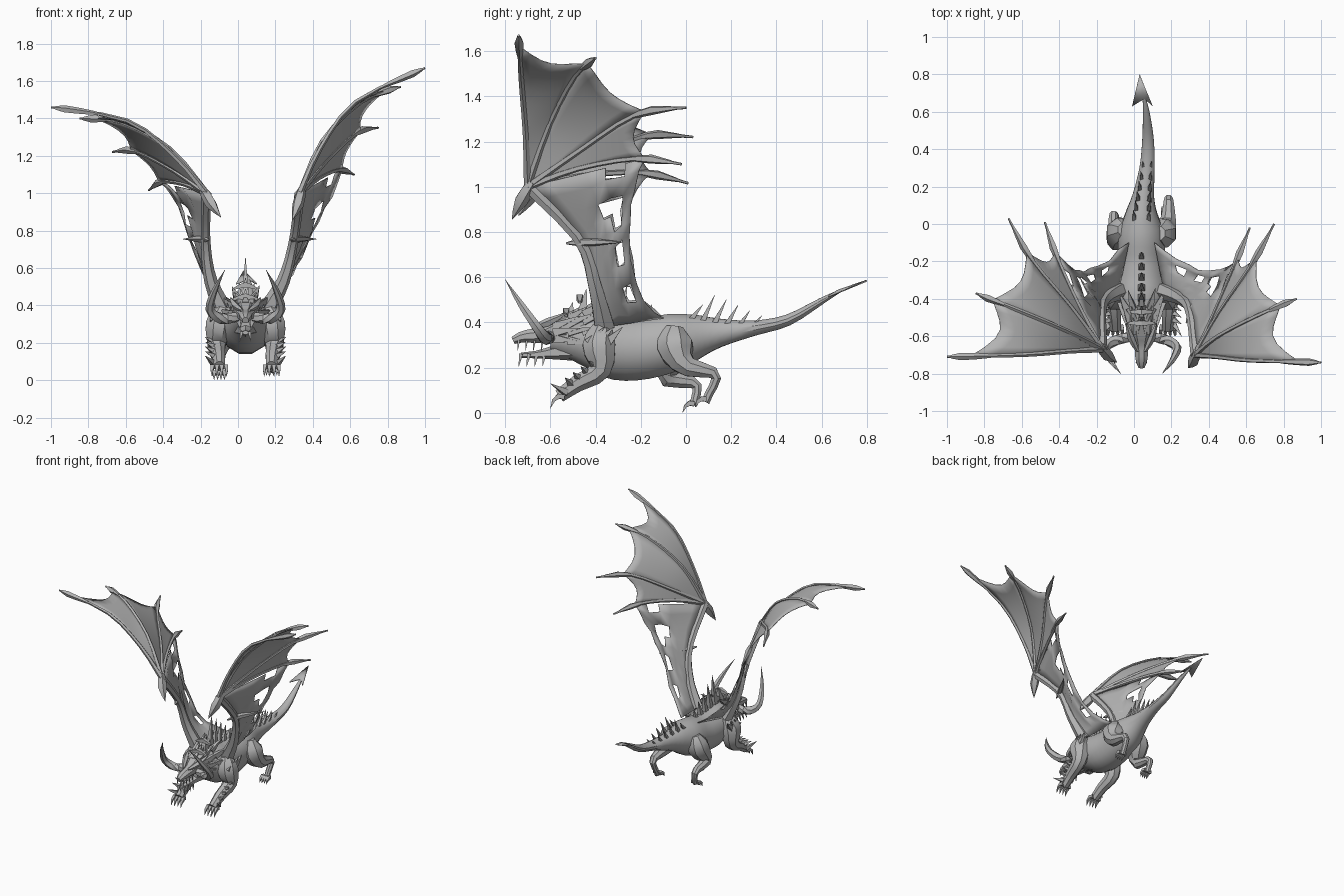
import bpy, bmesh, math, random
from mathutils import Vector

random.seed(4)
if "Cube" in bpy.data.objects:
    bpy.data.objects.remove(bpy.data.objects["Cube"])

CX = 0.04  # body centre line
GREY = (0.45, 0.45, 0.45, 1)
hide = bpy.data.materials.new("grey_hide")
hide.use_nodes = True
hide.diffuse_color = GREY
hide.node_tree.nodes["Principled BSDF"].inputs["Base Color"].default_value = GREY
parts = []


def build(name, verts, faces, thick=0):
    mesh = bpy.data.meshes.new(name)
    mesh.from_pydata([tuple(v) for v in verts], [], faces)
    bm = bmesh.new()
    bm.from_mesh(mesh)
    bmesh.ops.remove_doubles(bm, verts=bm.verts, dist=0.0005)
    bmesh.ops.recalc_face_normals(bm, faces=bm.faces)
    bm.to_mesh(mesh)
    bm.free()
    mesh.materials.append(hide)
    obj = bpy.data.objects.new(name, mesh)
    bpy.context.collection.objects.link(obj)
    if thick:
        mod = obj.modifiers.new("thickness", "SOLIDIFY")
        mod.thickness, mod.offset = thick, 0
    parts.append(obj)
    return obj


def spline(keys, n):
    """Smooth path through keys of any dimension."""
    k, out = [Vector(p) for p in keys], []
    last = len(k) - 1
    for i in range(n + 1):
        t = i / n * last
        j = min(int(t), last - 1)
        f = t - j
        a, b, c, d = k[max(j - 1, 0)], k[j], k[j + 1], k[min(j + 2, last)]
        out.append(b + (c - a) * (f / 2) + (a * 2 - b * 5 + c * 4 - d) * (f * f / 2)
                   + (b * 3 - a - c * 3 + d) * (f ** 3 / 2))
    return out


def tube(name, keys, n=8, sides=6, up=None):
    """Loft through keys (x, y, z, width radius, height radius)."""
    rows = spline(keys, n)
    pos = [Vector(r[:3]) for r in rows]
    if up is None:
        d = [abs(c) for c in pos[-1] - pos[0]]
        up = Vector([float(i == d.index(min(d))) for i in range(3)])
    verts, faces = [], []
    for i, row in enumerate(rows):
        t = pos[min(i + 1, n)] - pos[max(i - 1, 0)]
        side = t.cross(up).normalized()
        lift = side.cross(t).normalized()
        for s in range(sides):
            a = math.tau * (s + 0.5) / sides
            verts.append(pos[i] + side * math.cos(a) * max(row[3], 0.001)
                         + lift * math.sin(a) * max(row[4], 0.001))
    for i in range(n):
        for s in range(sides):
            r = (s + 1) % sides
            faces.append((i * sides + s, i * sides + r, (i + 1) * sides + r, (i + 1) * sides + s))
    faces += [tuple(range(sides)), tuple(range(n * sides, (n + 1) * sides))]
    return build(name, verts, faces)


def limb(name, points, radii, n=8, sides=6):
    return tube(name, [(*p, r, r) for p, r in zip(points, radii)], n, sides)


def spike(name, base, tip, r):
    return limb(name, (base, tip), (r, 0), 1, 4)


Z = Vector((0, 0, 1))

# Torso and tail
tube("body", [(CX, -.6, .33, .05, .06), (CX, -.5, .33, .09, .1), (CX, -.4, .315, .14, .13),
              (CX, -.3, .285, .14, .145), (CX, -.18, .285, .13, .14), (CX, -.05, .315, .125, .13),
              (CX, .05, .34, .09, .1), (.05, .15, .355, .06, .065), (.07, .3, .375, .042, .035),
              (.075, .45, .41, .032, .026), (.065, .6, .495, .018, .015),
              (.05, .7, .55, .005, .004)], 33, 12, Z)
build("tail_blade", [(.03, .8, .585), (-.01, .63, .515), (.055, .67, .54), (.1, .63, .515)],
      [(0, 1, 2), (0, 2, 3)], .008)

# Head and jaw
tube("head", [(CX, -.765, .32, .018, .018), (CX, -.72, .337, .035, .028), (CX, -.64, .345, .042, .04),
              (CX, -.56, .37, .075, .06), (CX, -.45, .37, .095, .085)], 10, 8, Z)
tube("lower_jaw", [(CX, -.73, .255, .018, .012), (CX, -.64, .26, .032, .02),
                   (CX, -.5, .28, .07, .05)], 5, 6, Z)
for y, z, w in ((-.47, .49, .06), (-.53, .43, .07)):
    limb("crown_plate", ((CX - w, y, z), (CX, y, z + .02), (CX + w, y, z)), (.008, .02, .008), 4, 4)
    spike("crown_support", (CX, y, .38), (CX, y + .03, z + .06), .05)
for s in (-1, 1):
    tube("horn", [(CX + s * .04, -.6, .34, .026, .026), (CX + s * .13, -.62, .33, .03, .03),
                  (CX + s * .19, -.66, .38, .024, .024), (CX + s * .165, -.73, .48, .016, .016),
                  (CX + s * .11, -.8, .59, 0, 0)], 12, 6)
    limb("brow", [(CX + s * .02, -.68, .375), (CX + s * .055, -.61, .4), (CX + s * .08, -.53, .44)],
         (.008, .02, .004), 4, 5)
    for i in range(4):
        y = -.74 + i * .035
        spike("fang", (CX + s * .022, y, .32), (CX + s * .028, y - .005, .275), .008)
        spike("chin_spike", (CX + s * .02, y + .01, .26), (CX + s * .03, y, .205), .012)

# Mane of swept-back spikes around the neck
for row in range(3):
    for i in range(9):
        a = math.radians(-112 + i * 28)
        k = random.uniform(.8, 1.3)
        x, z = math.sin(a), math.cos(a)
        y = -.58 + row * .065
        r = .055 + row * .022
        spike("mane_spike", (CX + x * r, y, .35 + z * r),
              (CX + x * (r + .05 * k), y + .09 * k, .36 + z * (r + .055 * k)), .026)

# Back spikes: tall over the shoulders, paired along the rump
for i in range(5):
    y = -.4 + i * .055
    spike("shoulder_spine", (CX, y, .4), (CX, y + .03, .66 - i * .045), .032 - i * .002)
for i in range(6):
    y = .02 + i * .052
    h = (.05, .1, .09, .075, .06, .045)[i]
    for s in (-1, 1):
        base = .43 - i * .009
        x = CX + i * .006 + s * (.036 - i * .004)
        spike("rump_spine", (x, y, base - .02), (x + s * .008, y + .055, base + h), .018)


def claws(name, foot, reach, drop, spread):
    for o in (-1.5, -.5, .5, 1.5):
        base = Vector(foot) + Vector((o * spread, 0, 0))
        mid = base + Vector((o * spread * .3, -reach * .6, 0))
        limb(name, (base, mid, mid + Vector((0, -reach * .4, -drop))), (.016, .014, 0), 3, 4)


# Front legs
for s in (-1, 1):
    x = CX + s * .14
    limb("front_leg", ((x - s * .02, -.37, .38), (x, -.385, .3), (x + s * .015, -.38, .19),
                       (x + s * .005, -.48, .13), (x, -.56, .075)),
         (.045, .078, .052, .04, .032), 12, 8)
    claws("front_claw", (x, -.54, .07), .06, .05, .02)
    spike("thumb_claw", (x + s * .03, -.53, .09), (x + s * .075, -.6, .13), .02)
    for i in range(4):
        y, z = -.4 - i * .035, .2 - i * .025
        spike("forearm_spike", (x + s * .02, y, z), (x + s * .075, y - .03, z + .03), .022)
    for i in range(3):
        y = -.43 + i * .04
        spike("shoulder_scale", (x + s * .03, y, .31), (x + s * .05, y + .07, .38), .03)

# Hind legs: the left one trails, the right one is tucked lower
limb("left_hind_leg", ((.13, -.05, .38), (.145, -.05, .3), (.18, .0, .21), (.185, .13, .17),
                       (.18, .1, .08), (.18, .085, .05)), (.04, .085, .05, .026, .02, .022), 14, 8)
claws("left_hind_claw", (.18, .09, .06), .05, .035, .014)
limb("right_hind_leg", ((-.05, -.03, .36), (-.07, -.04, .28), (-.1, -.09, .16), (-.11, .04, .13),
                        (-.1, .04, .06), (-.1, .03, .04)), (.04, .08, .045, .026, .02, .022), 14, 8)
claws("right_hind_claw", (-.1, .035, .04), .05, .038, .014)

# Wings
WRIST = Vector((.33, -.7, 1))
RIGHT_WRIST = Vector((-.17, -.67, 1))
FINGERS = [[(.44, -.71, 1.24), (.63, -.73, 1.49), (1, -.74, 1.67)],
           [(.45, -.6, 1.28), (.66, -.49, 1.49), (.87, -.4, 1.57)],
           [(.46, -.47, 1.16), (.63, -.22, 1.32), (.75, 0, 1.35)],
           [(.43, -.48, 1.08), (.54, -.22, 1.125), (.62, -.02, 1.1)]]
LIMITS = (.88, .84, .72, .72)  # where the skin leaves each finger
ARM = [(.16, -.36, .38), (.25, -.4, .55), (.3, -.47, .76)]
TRAIL = [(.11, -.1, .42), (.26, -.21, .53), (.4, -.25, .78), (.48, -.24, .95)]
HOLES = {(2, 4), (4, 4), (6, 4), (7, 4), (7, 3), (9, 4)}


def hand(p, s):
    """Place a point of the wing beyond the wrist."""
    d = Vector(p) - WRIST
    if s > 0:
        return Vector(p)
    c, k = math.cos(.28), math.sin(.28)
    return RIGHT_WRIST + Vector((-d.x * c - d.z * k, d.y, d.z * c - d.x * k))


def arm(p, s):
    """Place a point of the wing between shoulder and wrist."""
    x, y, z = p
    return Vector(p) if s > 0 else Vector((2 * CX - x + (z - .4) * .13, y, z))


def at(path, t):
    f = t * (len(path) - 1)
    j = min(int(f), len(path) - 2)
    return path[j].lerp(path[j + 1], f - j)


def skin(name, a, b, la, lb, scallop, holes=(), n=10, m=6):
    verts, faces = [], []
    for i in range(n + 1):
        for j in range(m + 1):
            s = j / m
            u = (la + (lb - la) * s) * (1 - scallop * math.sin(math.pi * s)) * i / n
            v = at(a, u).lerp(at(b, u), s)
            if holes and 0 < i < n and 0 < j:
                v += Vector((random.uniform(-1, 1), random.uniform(-1, 1), random.uniform(-1, 1))) * .008
            verts.append(v)
    w = m + 1
    for i in range(n):
        for j in range(m):
            if (i, j) not in holes:
                faces.append((i * w + j, i * w + j + 1, (i + 1) * w + j + 1, (i + 1) * w + j))
    build(name, verts, faces, .005)


for s, side in ((1, "left"), (-1, "right")):
    wrist = hand(WRIST, s)
    paths = []
    for f, limit in zip(FINGERS, LIMITS):
        keys = [wrist] + [hand(p, s) for p in f]
        path = spline(keys, 24)
        paths.append(path)
        limb(side + "_wing_finger", keys, (.018, .013, .012, .006), 9, 5)
        ends = [at(path, t) for t in (limit - .08, limit + .04, 1)]
        limb(side + "_finger_claw", ends, (.011, .021, 0), 4, 5)
    for i in range(3):
        skin(side + "_wing_skin", paths[i], paths[i + 1], LIMITS[i], LIMITS[i + 1], .1)
    bones = [arm(p, s) for p in ARM] + [wrist]
    limb(side + "_wing_arm", bones, (.05, .034, .025, .028), 10, 6)
    edge = [arm(p, s) for p in TRAIL] + [at(paths[3], LIMITS[3])]
    skin(side + "_inner_wing_skin", spline(bones, 24), spline(edge, 24), 1, 1, 0, HOLES)
    limb(side + "_wing_thumb", [hand(p, s) for p in ((.34, -.68, 1.02), (.32, -.73, .94), (.29, -.77, .855))],
         (.024, .032, 0), 4, 5)
    limb(side + "_elbow_spur", [arm(p, s) for p in ((.28, -.53, .75), (.32, -.44, .755), (.42, -.28, .755))],
         (.004, .02, 0), 5, 5)

# Shading
bpy.ops.object.select_all(action="DESELECT")
for obj in parts:
    obj.select_set(True)
bpy.context.view_layer.objects.active = parts[0]
bpy.ops.object.shade_smooth_by_angle(angle=math.radians(32))
